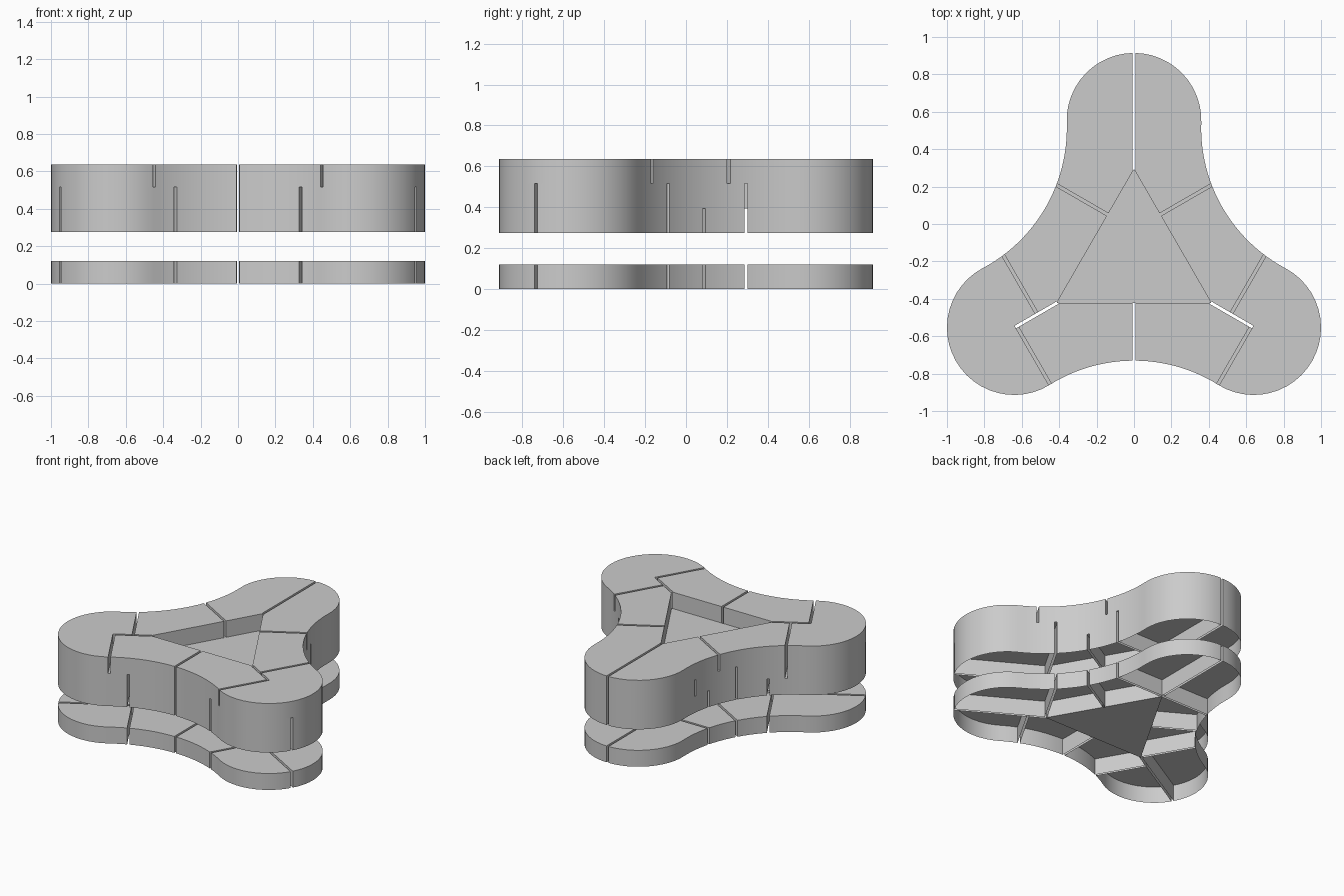
import bpy, bmesh
from math import radians, atan2, degrees, cos, sin
from mathutils import Vector

if "Cube" in bpy.data.objects:
    bpy.data.objects.remove(bpy.data.objects["Cube"])

C = Vector((0, -0.1845, 0))      # three-fold centre
R, LOBE, SIDE, DISH = 0.739, 0.36, 0.546, 0.85
TRI = 0.478                      # circumradius of the central triangle
GAP = 0.016


def u(a):
    return Vector((cos(radians(a)), sin(radians(a)), 0))


def outline(n=24):
    # three round lobes joined by tangent concave arcs
    g = SIDE + DISH
    v = g * u(60) - R * u(0)
    phi = degrees(atan2(v.y, v.x))
    pts = []
    for a in (-30, 90, 210):
        pts += [C + R * u(a) + LOBE * u(a - phi + 2 * phi * i / n) for i in range(n)]
        s, e = phi + 180, 300 - phi
        pts += [C + g * u(a + 60) + DISH * u(a + s + (e - s) * i / n) for i in range(n)]
    return pts


# slits are (start, direction angle, length)
def axis(a, r1=1.2):
    return (C + TRI * u(a), a, r1 - TRI)


def mid(a, shift=0, toward=90):
    return (C + TRI / 2 * u(a) + shift * u(toward), a, 0.5)


def cross(a, d, side):
    return (C + d * u(a), a + 90 * side, 0.5)


def cut(bm, point, normal):
    bmesh.ops.bisect_plane(bm, geom=bm.verts[:] + bm.edges[:] + bm.faces[:],
                           dist=1e-6, plane_co=point, plane_no=normal)


def finish(bm, name):
    me = bpy.data.meshes.new(name)
    bm.to_mesh(me)
    bm.free()
    ob = bpy.data.objects.new(name, me)
    bpy.context.collection.objects.link(ob)
    bpy.ops.object.select_all(action='DESELECT')
    ob.select_set(True)
    bpy.context.view_layer.objects.active = ob
    bpy.ops.object.shade_smooth_by_angle(angle=radians(30))


def layer(name, z0, z1, slits):
    # flat fan of the whole outline
    bm = bmesh.new()
    ring = [bm.verts.new(p) for p in outline()]
    hub = bm.verts.new(C)
    for i, v in enumerate(ring):
        bm.faces.new((hub, v, ring[(i + 1) % len(ring)]))
    # open the central triangle
    sides = [u(a) for a in (-90, 30, 150)]
    for s in sides:
        cut(bm, C + s * TRI / 2, s)
    bmesh.ops.delete(bm, context='FACES', geom=[
        f for f in bm.faces
        if all((f.calc_center_median() - C).dot(s) < TRI / 2 for s in sides)])
    # split into pieces with narrow slits
    for p, a, length in slits:
        d, n = u(a), u(a + 90)
        for q, m in ((p - n * GAP / 2, n), (p + n * GAP / 2, n),
                     (p - d * GAP / 2, d), (p + d * length, d)):
            cut(bm, q, m)
        gone = []
        for f in bm.faces:
            r = f.calc_center_median() - p
            if abs(r.dot(n)) < GAP / 2 and -GAP / 2 < r.dot(d) < length:
                gone.append(f)
        bmesh.ops.delete(bm, geom=gone, context='FACES')
    bmesh.ops.remove_doubles(bm, verts=bm.verts[:], dist=1e-5)
    bmesh.ops.dissolve_limit(bm, angle_limit=0.002, verts=bm.verts[:], edges=bm.edges[:])
    # raise walls and lid, leaving the underside open
    for v in bm.verts:
        v.co.z = z0
    base = bm.faces[:]
    new = bmesh.ops.extrude_face_region(bm, geom=base)['geom']
    for v in new:
        if isinstance(v, bmesh.types.BMVert):
            v.co.z = z1
    bmesh.ops.recalc_face_normals(bm, faces=bm.faces[:])
    bmesh.ops.delete(bm, context='FACES', geom=[
        f for f in bm.faces if all(v.co.z < z0 + 1e-4 for v in f.verts)])
    finish(bm, name)

    # thin floor in the central triangle
    bm = bmesh.new()
    bm.faces.new([bm.verts.new(C + TRI * u(a) + Vector((0, 0, z0))) for a in (-30, 90, 210)])
    finish(bm, name + "_center_plate")


axes = [axis(a) for a in (90, -30, 210)]
lower = axes + [mid(a) for a in (-90, 30, 150)] + [
    cross(90, TRI, 1), cross(90, TRI, -1),
    cross(-30, TRI, 1), cross(210, TRI, -1),
    cross(-30, 0.597, -1), cross(210, 0.597, 1)]
middle = axes + [mid(-90), mid(150),
    cross(90, 0.597, 1), cross(90, TRI, -1),
    cross(-30, TRI, 1), cross(-30, 0.597, -1),
    cross(210, 0.597, -1), cross(210, 0.597, 1)]
upper = [axis(90), axis(-30, 0.733), axis(210, 0.733), mid(-90),
    mid(30, 0.133, 120), mid(150, 0.133, 60),
    cross(-30, 0.597, 1), cross(210, 0.597, -1),
    cross(-30, 0.725, -1), cross(210, 0.725, 1)]

# separate base layer, then three stacked layers
layer("base_layer", 0.0, 0.121, lower)
layer("stack_bottom_layer", 0.275, 0.395, lower)
layer("stack_middle_layer", 0.395, 0.516, middle)
layer("stack_top_layer", 0.516, 0.637, upper)
